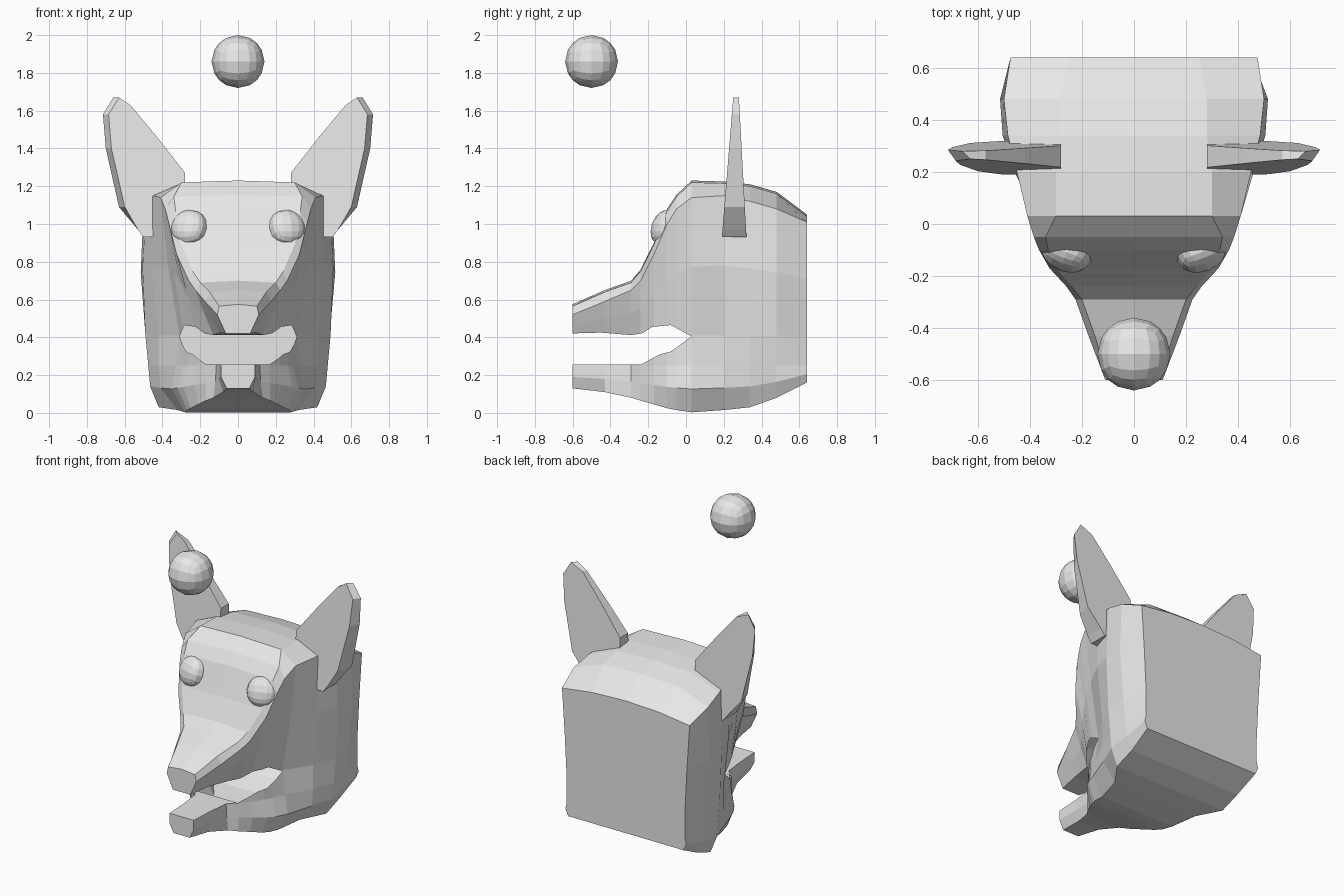
import bpy, bmesh
from mathutils import Vector, Matrix

if "Cube" in bpy.data.objects:
    bpy.data.objects.remove(bpy.data.objects["Cube"], do_unlink=True)

# One plain grey for everything
grey = bpy.data.materials.new("plain grey")
grey.use_nodes = True
colour = (0.8, 0.8, 0.8, 1)
grey.diffuse_color = colour
grey.node_tree.nodes["Principled BSDF"].inputs["Base Color"].default_value = colour


def finish(bm, name):
    """Turn a bmesh into a named, flat shaded object."""
    bmesh.ops.recalc_face_normals(bm, faces=bm.faces)
    mesh = bpy.data.meshes.new(name)
    bm.to_mesh(mesh)
    bm.free()
    mesh.materials.append(grey)
    obj = bpy.data.objects.new(name, mesh)
    bpy.context.collection.objects.link(obj)
    return obj


def loft(name, rings):
    """Skin matching closed rings and cap both ends."""
    bm = bmesh.new()
    loops = [[bm.verts.new(p) for p in ring] for ring in rings]
    for a, b in zip(loops, loops[1:]):
        for i in range(len(a)):
            j = (i + 1) % len(a)
            bm.faces.new((a[i], a[j], b[j], b[i]))
    bm.faces.new(loops[0])
    bm.faces.new(loops[-1])
    return finish(bm, name)


def round_ball(name, matrix):
    """Sphere made from a subdivided cube."""
    bm = bmesh.new()
    bmesh.ops.create_cube(bm, size=2)
    bmesh.ops.subdivide_edges(bm, edges=bm.edges[:], cuts=3, use_grid_fill=True)
    for v in bm.verts:
        v.co = v.co.normalized()
    bm.transform(matrix)
    return finish(bm, name)


LIP, JAW = 0.41, 0.25


def head_ring(y, top, w_top, shoulder, w_shoulder, w_mid, w_lip, w_jaw, w_chin, bottom, w_bottom):
    """Symmetric cross-section of the head at depth y."""
    half = [(w_top, top - 0.01), (w_shoulder, shoulder), (w_mid, (shoulder + LIP) / 2),
            (w_lip, LIP), (w_jaw, JAW), (w_chin, (bottom + JAW) / 2), (w_bottom, bottom)]
    right = [(x, y, z) for x, z in half]
    left = [(-x, y, z) for x, z in reversed(half)]
    return [(0, y, top)] + right + [(0, y, bottom)] + left


# Head: sections from the nose to the flat back
sections = [
    (-.6, .575, .1, .52, .11, .085, .06, .09, .09, .13, .06),
    (-.43, .65, .15, .59, .175, .135, .09, .1, .1, .11, .08),
    (-.29, .7, .2, .65, .225, .18, .13, .115, .12, .08, .13),
    (-.24, .76, .24, .7, .26, .22, .17, .165, .17, .065, .17),
    (-.17, .9, .3, .84, .325, .27, .22, .22, .23, .045, .21),
    (-.1, 1.08, .33, 1, .365, .31, .265, .265, .29, .025, .25),
    (-.05, 1.155, .34, 1.08, .385, .34, .285, .29, .32, .015, .27),
    (.03, 1.23, .3, 1.14, .41, .37, .31, .33, .35, .003, .28),
    (.2, 1.225, .3, 1.15, .45, .46, .42, .42, .41, .015, .32),
    (.34, 1.21, .28, 1.12, .485, .505, .49, .475, .465, .03, .42),
    (.48, 1.17, .28, 1.08, .5, .515, .485, .47, .46, .08, .42),
    (.64, 1.05, .25, 1.01, .475, .455, .44, .44, .45, .16, .43),
]
head = loft("head", [head_ring(*s) for s in sections])

# Open mouth: cut a side profile through the head
mouth = [(-.8, .415), (-.45, .425), (-.29, .412), (-.23, .422), (-.18, .455), (-.08, .465),
         (.03, .405), (-.08, .325), (-.14, .31), (-.24, .255), (-.8, .255)]
cutter = loft("mouth_cutter", [[(x, y, z) for y, z in mouth] for x in (-1, 1)])
cutter.hide_render = True
cut = head.modifiers.new("mouth", "BOOLEAN")
cut.operation = "DIFFERENCE"
cut.solver = "EXACT"
cut.object = cutter
bpy.context.view_layer.objects.active = head
bpy.ops.object.modifier_apply(modifier=cut.name)
bpy.data.objects.remove(cutter, do_unlink=True)

# Leave the throat open so the hollow head shows behind the jaws
bm = bmesh.new()
bm.from_mesh(head.data)
throat = []
for face in bm.faces:
    c = face.calc_center_median()
    if abs(face.normal.x) < 0.01 and -0.27 < c.y < 0.05 and 0.24 < c.z < 0.48:
        throat.append(face)
bmesh.ops.delete(bm, geom=throat, context="FACES")
bm.to_mesh(head.data)
bm.free()

# Ears: tapered slabs with a bevelled outer edge
ear_outline = [(.28, 1.19), (.28, 1.27), (.42, 1.45), (.57, 1.63), (.66, 1.67), (.715, 1.58),
               (.7, 1.4), (.63, 1.09), (.53, .97), (.5, .93), (.43, .93), (.42, 1.12)]
for side, label in ((1, "left"), (-1, "right")):
    front, back = [], []
    for x, z in ear_outline:
        t = (z - 0.93) / 0.74
        bevel = 0.03 if x > 0.6 else 0
        front.append((side * (x - bevel), 0.19 + 0.06 * t, z))
        back.append((side * x, 0.32 - 0.04 * t, z))
    loft(label + "_ear", [front, back])

    # Eyes: flattened balls turned with the face
    place = Matrix.Translation((side * 0.26, -0.11, 0.98))
    turn = Matrix.Rotation(side * 0.35, 4, "Z") @ Matrix.Rotation(-0.35, 4, "X")
    round_ball(label + "_eye", place @ turn @ Matrix.Diagonal((0.1, 0.07, 0.1, 1)))

# Ball floating above the nose
round_ball("floating_ball", Matrix.Translation((0, -0.5, 1.86)) @ Matrix.Scale(0.14, 4))
